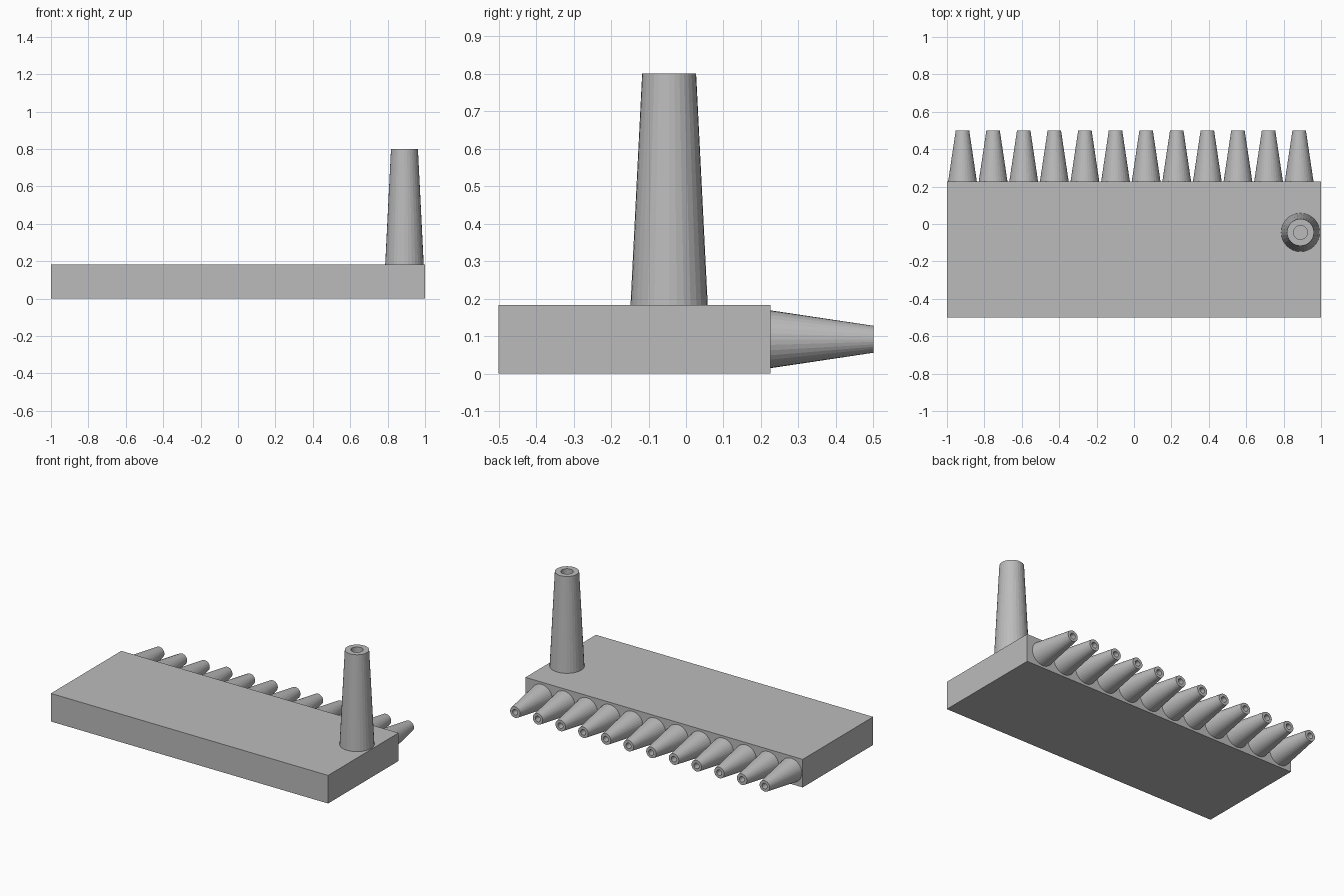
import bpy, bmesh, math
from mathutils import Matrix, Vector

cube = bpy.data.objects.get("Cube")
if cube:
    bpy.data.objects.remove(cube, do_unlink=True)

GREY = (0.5, 0.5, 0.5, 1.0)
grey = bpy.data.materials.new("plain grey")
grey.use_nodes = True
grey.diffuse_color = GREY
grey.node_tree.nodes["Principled BSDF"].inputs["Base Color"].default_value = GREY


def add_object(name, bm):
    bmesh.ops.recalc_face_normals(bm, faces=bm.faces)
    mesh = bpy.data.meshes.new(name)
    bm.to_mesh(mesh)
    bm.free()
    mesh.materials.append(grey)
    obj = bpy.data.objects.new(name, mesh)
    bpy.context.collection.objects.link(obj)
    return obj


def add_spout(name, base, tip, base_radius, tip_radius, bore_radius, sides=32):
    """Tapered hollow tube, revolved around the line from base to tip."""
    base, tip = Vector(base), Vector(tip)
    axis = tip - base
    length = axis.length
    profile = [(bore_radius, 0), (base_radius, 0),
               (tip_radius, length), (bore_radius, length)]
    bm = bmesh.new()
    verts = [bm.verts.new((r, 0, z)) for r, z in profile]
    edges = [bm.edges.new((verts[i], verts[(i + 1) % 4])) for i in range(4)]
    bmesh.ops.spin(bm, geom=verts + edges, cent=(0, 0, 0), axis=(0, 0, 1),
                   angle=math.tau, steps=sides, use_merge=True)
    bmesh.ops.remove_doubles(bm, verts=bm.verts, dist=0.0001)
    turn = axis.to_track_quat('Z', 'Y').to_matrix().to_4x4()
    bm.transform(Matrix.Translation(base) @ turn)
    return add_object(name, bm)


# Flat manifold block
HEIGHT, FRONT, BACK = 0.183, -0.5, 0.226
bm = bmesh.new()
bmesh.ops.create_cube(bm, size=1)
bm.transform(Matrix.Translation((0, (FRONT + BACK) / 2, HEIGHT / 2))
             @ Matrix.Diagonal((2, BACK - FRONT, HEIGHT, 1)))
add_object("manifold_block", bm)

# Tall inlet pipe
add_spout("inlet_pipe", (0.89, -0.045, HEIGHT), (0.89, -0.045, 0.8),
          0.103, 0.072, 0.037)

# Row of outlet nozzles along the back
COUNT, FIRST, LAST = 12, -0.917, 0.883
for i in range(COUNT):
    x = FIRST + (LAST - FIRST) * i / (COUNT - 1)
    add_spout(f"outlet_nozzle_{i + 1}", (x, BACK, HEIGHT / 2),
              (x, 0.5, HEIGHT / 2), 0.077, 0.036, 0.018)
